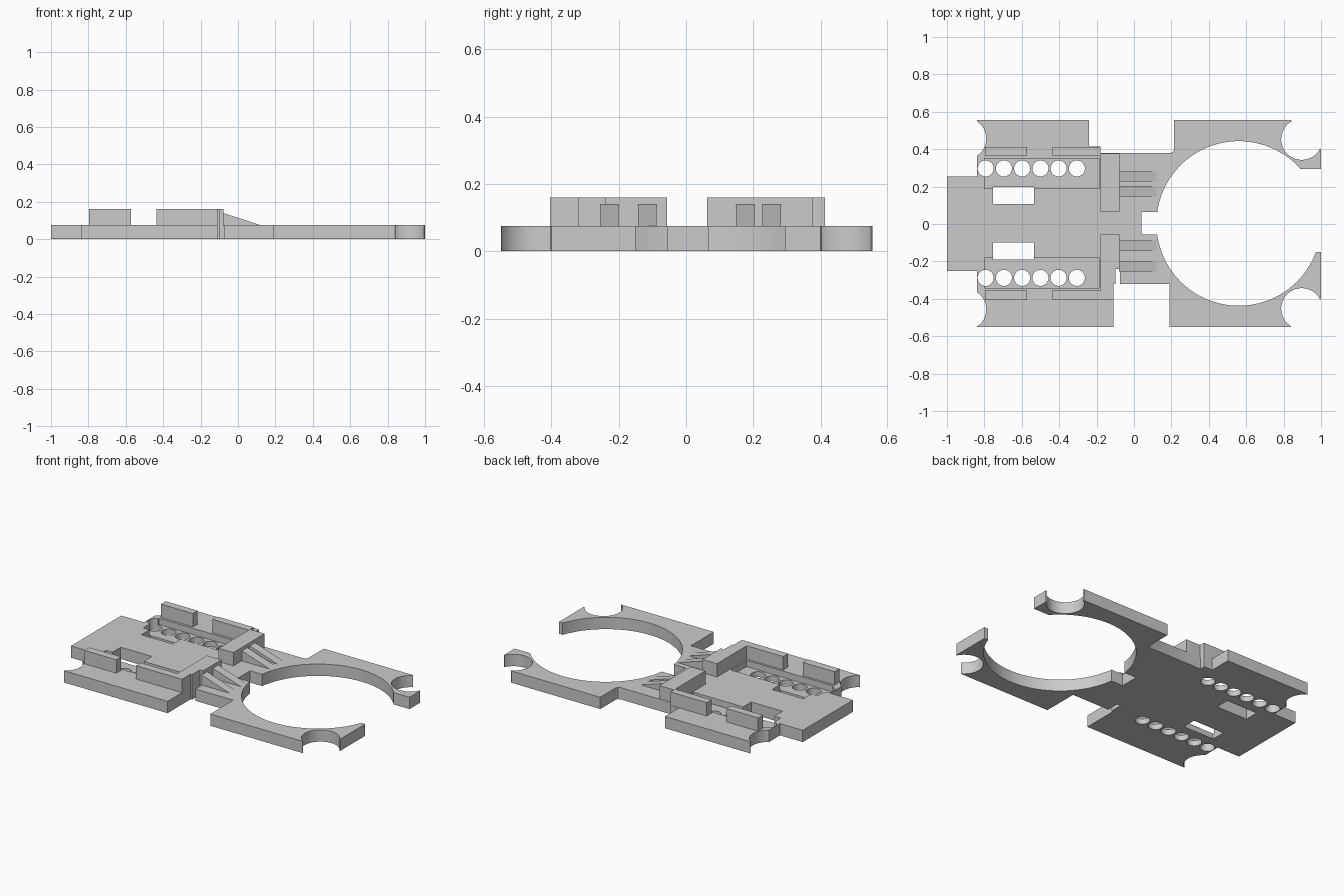
import bpy, bmesh, math

cube = bpy.data.objects.get("Cube")
if cube:
    bpy.data.objects.remove(cube, do_unlink=True)

TOP = 0.075     # plate thickness
WALL = 0.16     # height of the raised walls

gray = bpy.data.materials.new("plain_gray")
gray.use_nodes = True
gray.diffuse_color = (0.6, 0.6, 0.6, 1)
gray.node_tree.nodes["Principled BSDF"].inputs["Base Color"].default_value = (0.6, 0.6, 0.6, 1)


def prism(name, points, depth, origin=(0, 0, 0), side=False):
    """Extrude an outline up along z, or an xz profile along y when side is set."""
    bm = bmesh.new()
    verts = [bm.verts.new((a, 0, b) if side else (a, b, 0)) for a, b in points]
    face = bm.faces.new(verts)
    new = bmesh.ops.extrude_face_region(bm, geom=[face])["geom"]
    move = (0, depth, 0) if side else (0, 0, depth)
    bmesh.ops.translate(bm, vec=move, verts=[v for v in new if isinstance(v, bmesh.types.BMVert)])
    bmesh.ops.translate(bm, vec=origin, verts=bm.verts)
    bmesh.ops.recalc_face_normals(bm, faces=bm.faces)
    mesh = bpy.data.meshes.new(name)
    bm.to_mesh(mesh)
    bm.free()
    mesh.materials.append(gray)
    obj = bpy.data.objects.new(name, mesh)
    bpy.context.collection.objects.link(obj)
    return obj


def box(name, x0, x1, y0, y1, z0, z1):
    return prism(name, [(x0, y0), (x1, y0), (x1, y1), (x0, y1)], z1 - z0, (0, 0, z0))


def disc(name, x, y, r, n=64):
    ring = [(x + r * math.cos(2 * math.pi * i / n), y + r * math.sin(2 * math.pi * i / n))
            for i in range(n)]
    return prism(name, ring, 0.3, (0, 0, -0.1))


def cut(obj, cutter):
    cutter.hide_render = True
    mod = obj.modifiers.new("cut", "BOOLEAN")
    mod.operation = "DIFFERENCE"
    mod.solver = "EXACT"
    mod.object = cutter
    bpy.context.view_layer.objects.active = obj
    bpy.ops.object.modifier_apply(modifier=mod.name)
    bpy.data.objects.remove(cutter, do_unlink=True)


# Base plate outline, anticlockwise from the rear tab
outline = [(-1, 0.255), (-1, -0.25), (-0.84, -0.25), (-0.84, -0.55), (-0.11, -0.55),
           (-0.11, -0.32), (-0.10, -0.32), (-0.10, -0.24), (-0.075, -0.24), (-0.075, -0.32),
           (0.19, -0.32), (0.19, -0.55), (0.84, -0.55), (1, -0.40), (1, 0.40), (0.84, 0.555),
           (0.215, 0.555), (0.215, 0.40), (0.209, 0.386), (0.195, 0.38), (-0.18, 0.38),
           (-0.18, 0.415), (-0.24, 0.415), (-0.24, 0.555), (-0.84, 0.555), (-0.84, 0.255)]
plate = prism("base_plate", outline, TOP)

# Large round opening, its side gap and the neck notch
cut(plate, disc("ring_cutter", 0.56, 0.003, 0.44, 128))
cut(plate, box("gap_cutter", 0.7, 1.1, -0.15, 0.295, -0.1, 0.2))
cut(plate, box("neck_cutter", 0.04, 0.3, -0.055, 0.065, -0.1, 0.2))

for s in (1, -1):
    # Rounded corner bites
    cut(plate, disc("front_bite", 0.897, s * 0.453, 0.11))
    cut(plate, disc("rear_bite", -0.9, s * 0.457, 0.11))
    # Sunken pocket, slot and row of round holes
    mid = 0.27 if s > 0 else -0.262
    cut(plate, box("pocket_cutter", -0.8, -0.187, mid - 0.08, mid + 0.08, 0.035, 0.2))
    slot = 0.153 if s > 0 else -0.145
    cut(plate, box("slot_cutter", -0.755, -0.535, slot - 0.045, slot + 0.045, -0.1, 0.2))
    for i in range(6):
        cut(plate, disc("hole_cutter", -0.793 + 0.0975 * i, 0.297 if s > 0 else -0.288, 0.043, 32))

# Raised side walls
box("left_rear_wall", -0.797, -0.573, 0.365, 0.413, TOP - 0.01, WALL)
box("left_front_wall", -0.435, -0.18, 0.365, 0.413, TOP - 0.01, WALL)
box("right_rear_wall", -0.797, -0.573, -0.405, -0.355, TOP - 0.01, WALL)
box("right_front_wall", -0.435, -0.11, -0.405, -0.355, TOP - 0.01, WALL)

# Cross walls in front of the pockets
box("left_cross_wall", -0.18, -0.077, 0.063, 0.378, TOP - 0.01, WALL)
prism("right_cross_wall",
      [(-0.178, -0.057), (-0.178, -0.355), (-0.11, -0.355), (-0.11, -0.32), (-0.10, -0.32),
       (-0.10, -0.24), (-0.077, -0.24), (-0.077, -0.057)], WALL - TOP + 0.01, (0, 0, TOP - 0.01))

# Sloped braces
for i, y in enumerate((0.148, 0.228, -0.143, -0.255)):
    prism(f"brace_{i + 1}", [(-0.08, 0.07), (0.12, 0.07), (0.12, TOP), (-0.08, 0.14)],
          0.055, (0, y, 0), side=True)

# Smooth round walls, sharp edges
bpy.ops.object.select_all(action="DESELECT")
plate.select_set(True)
bpy.context.view_layer.objects.active = plate
bpy.ops.object.shade_smooth_by_angle(angle=math.radians(30))
